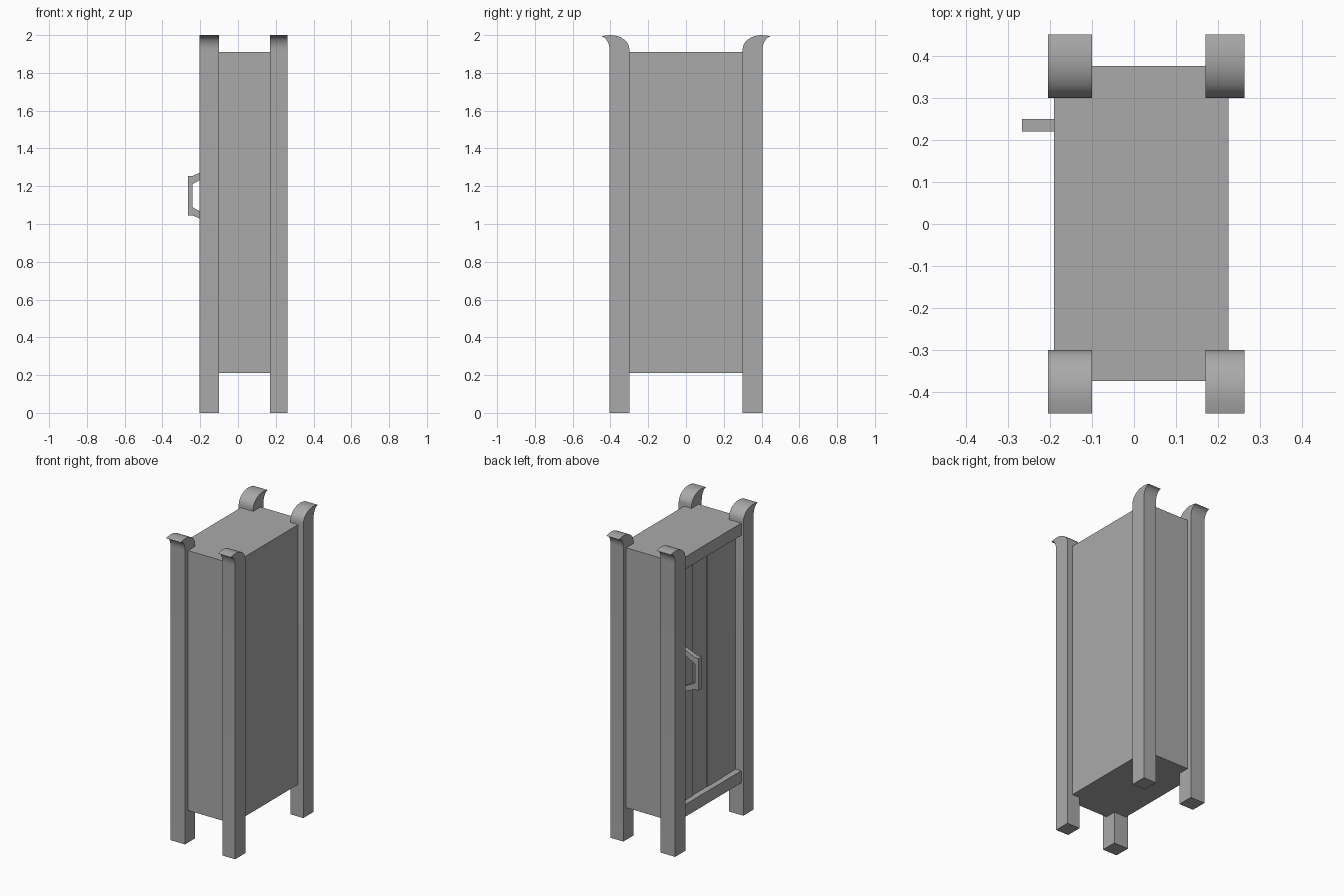
import bpy
import bmesh
from math import cos, sin, pi

old = bpy.data.objects.get("Cube")
if old:
    bpy.data.objects.remove(old, do_unlink=True)

# Single plain grey
grey = bpy.data.materials.new("plain_grey")
grey.use_nodes = True
grey.diffuse_color = (0.4, 0.4, 0.4, 1)
grey.node_tree.nodes["Principled BSDF"].inputs["Base Color"].default_value = (0.4, 0.4, 0.4, 1)


def finish(name, bm, smooth=False):
    bmesh.ops.recalc_face_normals(bm, faces=bm.faces)
    mesh = bpy.data.meshes.new(name)
    bm.to_mesh(mesh)
    bm.free()
    mesh.materials.append(grey)
    obj = bpy.data.objects.new(name, mesh)
    bpy.context.collection.objects.link(obj)
    if smooth:
        bpy.ops.object.select_all(action="DESELECT")
        obj.select_set(True)
        bpy.context.view_layer.objects.active = obj
        bpy.ops.object.shade_smooth_by_angle()
    return obj


def box(name, xs, ys, zs):
    bm = bmesh.new()
    bmesh.ops.create_cube(bm, size=1)
    for v in bm.verts:
        v.co = [(lo + hi) / 2 + c * (hi - lo)
                for c, (lo, hi) in zip(v.co, (xs, ys, zs))]
    return finish(name, bm)


def prism(name, points, offset, smooth=False):
    """Extrude a flat outline along an offset vector."""
    bm = bmesh.new()
    face = bm.faces.new([bm.verts.new(p) for p in points])
    made = bmesh.ops.extrude_face_region(bm, geom=[face])["geom"]
    moved = [g for g in made if isinstance(g, bmesh.types.BMVert)]
    bmesh.ops.translate(bm, verts=moved, vec=offset)
    return finish(name, bm, smooth)


# Post outline: straight shaft whose top curls outward to a tip
steps = 8
angles = [pi / 2 * i / steps for i in range(steps + 1)]
outline = [(0.405, 0), (0.30, 0)]
outline += [(0.40 - 0.10 * cos(a), 1.925 + 0.075 * sin(a)) for a in angles]
outline += [(0.425, 1.998)]
outline += [(0.45 - 0.045 * cos(a), 1.92 + 0.072 * sin(a)) for a in reversed(angles)]

# Four corner posts
for side, x0, x1 in (("right", -0.205, -0.10), ("left", 0.17, 0.263)):
    for end, s in (("front", -1), ("back", 1)):
        prism(f"{end}_{side}_post", [(x0, s * y, z) for y, z in outline],
              (x1 - x0, 0, 0), smooth=True)

# Cabinet body with rails above and below the recessed doors
box("cabinet_body", (-0.135, 0.225), (-0.373, 0.375), (0.21, 1.91))
box("top_rail", (-0.19, -0.13), (-0.305, 0.305), (1.83, 1.91))
box("bottom_rail", (-0.19, -0.13), (-0.305, 0.305), (0.21, 0.29))

# Door boards, with a narrow gap at the middle
for i, depth in enumerate((0.150, 0.153, 0.150, 0.155)):
    y = -0.30 + 0.15 * i
    box(f"door_board_{i + 1}", (-depth, -0.13),
        (y + (0.003 if i == 2 else 0), y + (0.147 if i == 1 else 0.15)), (0.28, 1.84))

# Bracket handle, mirrored about its mid height
mid = 1.15
outer = [(-0.15, 0.142), (-0.205, 0.12), (-0.24, 0.105), (-0.266, 0.105)]
inner = [(-0.24, 0.062), (-0.15, 0.11)]
upper = outer
lower = [(x, -h) for x, h in reversed(outer)]
inside = [(x, -h) for x, h in reversed(inner)] + inner
prism("door_handle", [(x, 0.22, mid + h) for x, h in upper + lower + inside], (0, 0.03, 0))
